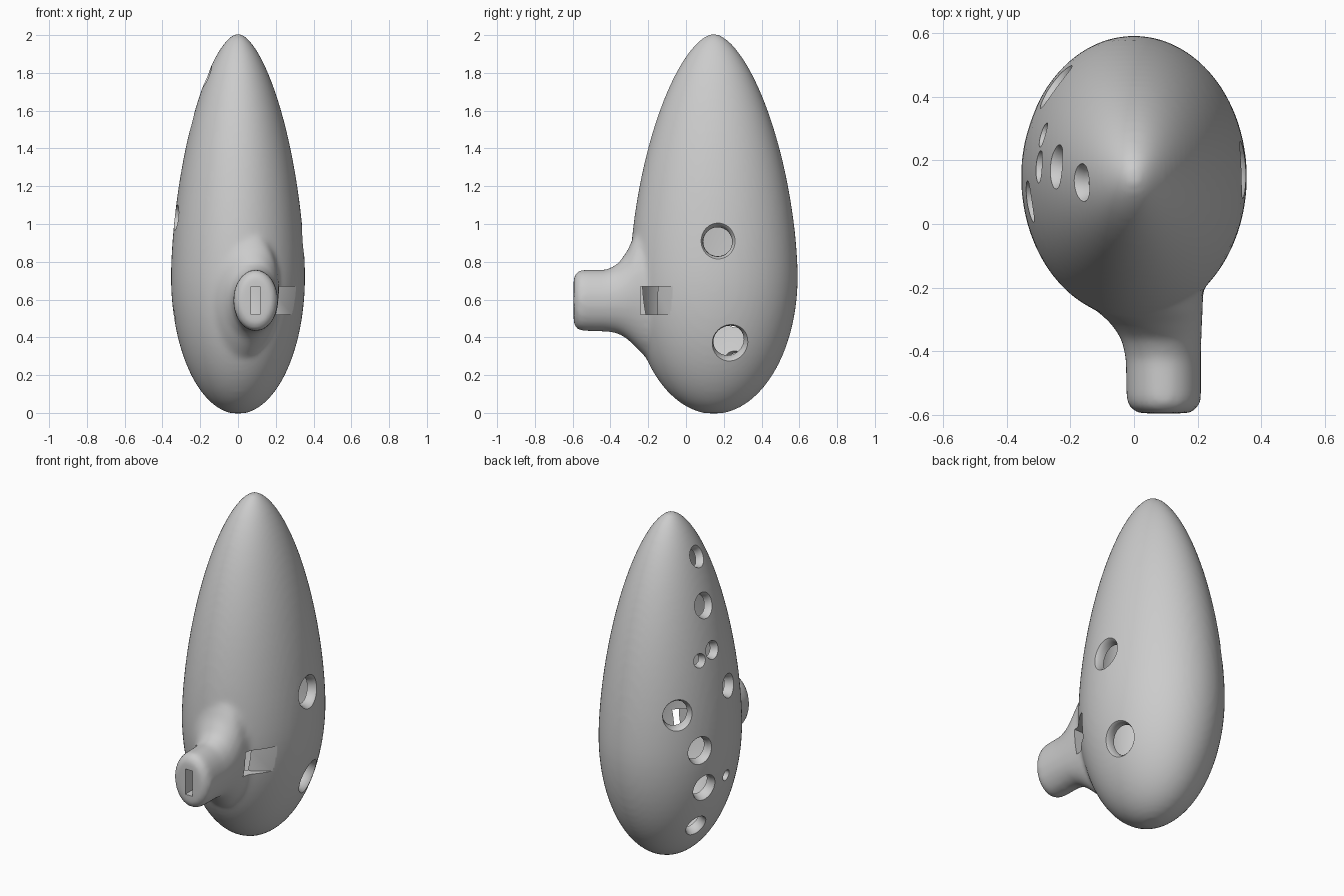
import bpy, bmesh, math
from mathutils import Vector, Matrix

if "Cube" in bpy.data.objects:
    bpy.data.objects.remove(bpy.data.objects["Cube"])

CY = 0.147            # body axis in y
RX, RY = 0.355, 0.445  # widest half sizes
ZW = 0.72             # height of the widest section


def f(z):
    """Relative body radius at height z."""
    if z >= ZW:
        t = min((z - ZW) / 1.285, 1)
        return (1 - t ** 1.7) ** 0.6
    t = min((ZW - z) / 0.723, 1)
    return math.sqrt(max(0, 1 - t * t))


def loft(name, rings):
    """Closed skin through rings of points, with flat end caps."""
    bm = bmesh.new()
    rows = [[bm.verts.new(p) for p in r] for r in rings]
    n = len(rows[0])
    for a, b in zip(rows, rows[1:]):
        for i in range(n):
            j = (i + 1) % n
            bm.faces.new((a[i], a[j], b[j], b[i]))
    bm.faces.new(rows[0])
    bm.faces.new(rows[-1])
    bmesh.ops.recalc_face_normals(bm, faces=bm.faces)
    me = bpy.data.meshes.new(name)
    bm.to_mesh(me)
    bm.free()
    ob = bpy.data.objects.new(name, me)
    bpy.context.collection.objects.link(ob)
    return ob


def circle(n):
    return [(math.cos(2 * math.pi * i / n), math.sin(2 * math.pi * i / n)) for i in range(n)]


def egg(name, rx, ry, z0, z1, n=64, m=48):
    rings = []
    for k in range(m + 1):
        s = (1 - math.cos(math.pi * (0.012 + 0.976 * k / m))) / 2
        r = f(2 * s)
        z = z0 + (z1 - z0) * s
        rings.append([(rx * r * c, CY + ry * r * d, z) for c, d in circle(n)])
    return loft(name, rings)


def apply(ob, kind, **props):
    mod = ob.modifiers.new(kind, kind)
    for k, v in props.items():
        setattr(mod, k, v)
    bpy.context.view_layer.objects.active = ob
    bpy.ops.object.modifier_apply(modifier=mod.name)


def boolean(ob, other, op):
    other.hide_render = True
    apply(ob, 'BOOLEAN', operation=op, object=other, solver='EXACT')
    bpy.data.objects.remove(other)


# Egg-shaped body
body = egg("ocarina_body", RX, RY, -0.003, 2.006)

# Flared mouthpiece: y, left, right, bottom, top
sections = [(-.595, .02, .17, .48, .71), (-.585, -.008, .196, .448, .742),
            (-.555, -.024, .211, .433, .758), (-.42, -.026, .211, .431, .758),
            (-.36, -.04, .212, .42, .79), (-.31, -.075, .214, .39, .86),
            (-.27, -.12, .216, .35, .95), (-.22, -.165, .217, .30, 1.02),
            (-.10, -.165, .217, .30, 1.0)]
mouth = loft("mouthpiece", [[((l + r) / 2 + (r - l) / 2 * c, y, (b + t) / 2 + (t - b) / 2 * s)
                             for c, s in circle(48)] for y, l, r, b, t in sections])
boolean(body, mouth, 'UNION')

# Blend the joint into one smooth skin
apply(body, 'REMESH', mode='VOXEL', voxel_size=0.016)
apply(body, 'SMOOTH', factor=0.5, iterations=8)

# Hollow chamber
boolean(body, egg("chamber", RX - .055, RY - .055, .055, 1.93), 'DIFFERENCE')


def prism(name, pts, z0, z1):
    return loft(name, [[(x, y, z) for x, y in pts] for z in (z0, z1)])


# Windway slot and voicing window with sloped lip
boolean(body, prism("windway", [(.07, -.7), (.117, -.7), (.117, -.19), (.07, -.19)], .52, .67), 'DIFFERENCE')
boolean(body, prism("window", [(.072, -.24), (.40, -.24), (.40, -.005), (.31, -.07),
                               (.19, -.15), (.072, -.15)], .521, .669), 'DIFFERENCE')

# Finger holes with flared rims: side, y, z, rim radius
holes = [(1, .17, .91, .096), (1, .235, .37, .104),
         (-1, .13, 1.78, .062), (-1, .18, 1.53, .073),
         (-1, .18, 1.28, .052), (-1, .28, 1.25, .040),
         (-1, .07, 1.034, .068), (-1, .436, .975, .090),
         (-1, .327, .744, .082), (-1, .283, .506, .080),
         (-1, .107, .518, .032), (-1, .267, .256, .068)]
for side, y, z, r in holes:
    v = (y - CY) / RY
    x = side * RX * math.sqrt(f(z) ** 2 - v * v)
    slope = (f(z + .01) - f(z - .01)) / .02
    normal = Vector((x / RX ** 2, (y - CY) / RY ** 2, -f(z) * slope))
    mat = Matrix.Translation((x, y, z)) @ normal.to_track_quat('Z', 'Y').to_matrix().to_4x4()
    profile = [(.8, -.14), (.8, -.05), (.84, -.028), (.92, -.01), (1.05, .004), (1.5, .035)]
    cutter = loft("finger_hole", [[mat @ Vector((r * q * c, r * q * s, h)) for c, s in circle(32)]
                                  for q, h in profile])
    boolean(body, cutter, 'DIFFERENCE')

bpy.ops.object.select_all(action='DESELECT')
body.select_set(True)
bpy.context.view_layer.objects.active = body
bpy.ops.object.shade_smooth_by_angle(angle=math.radians(35))
